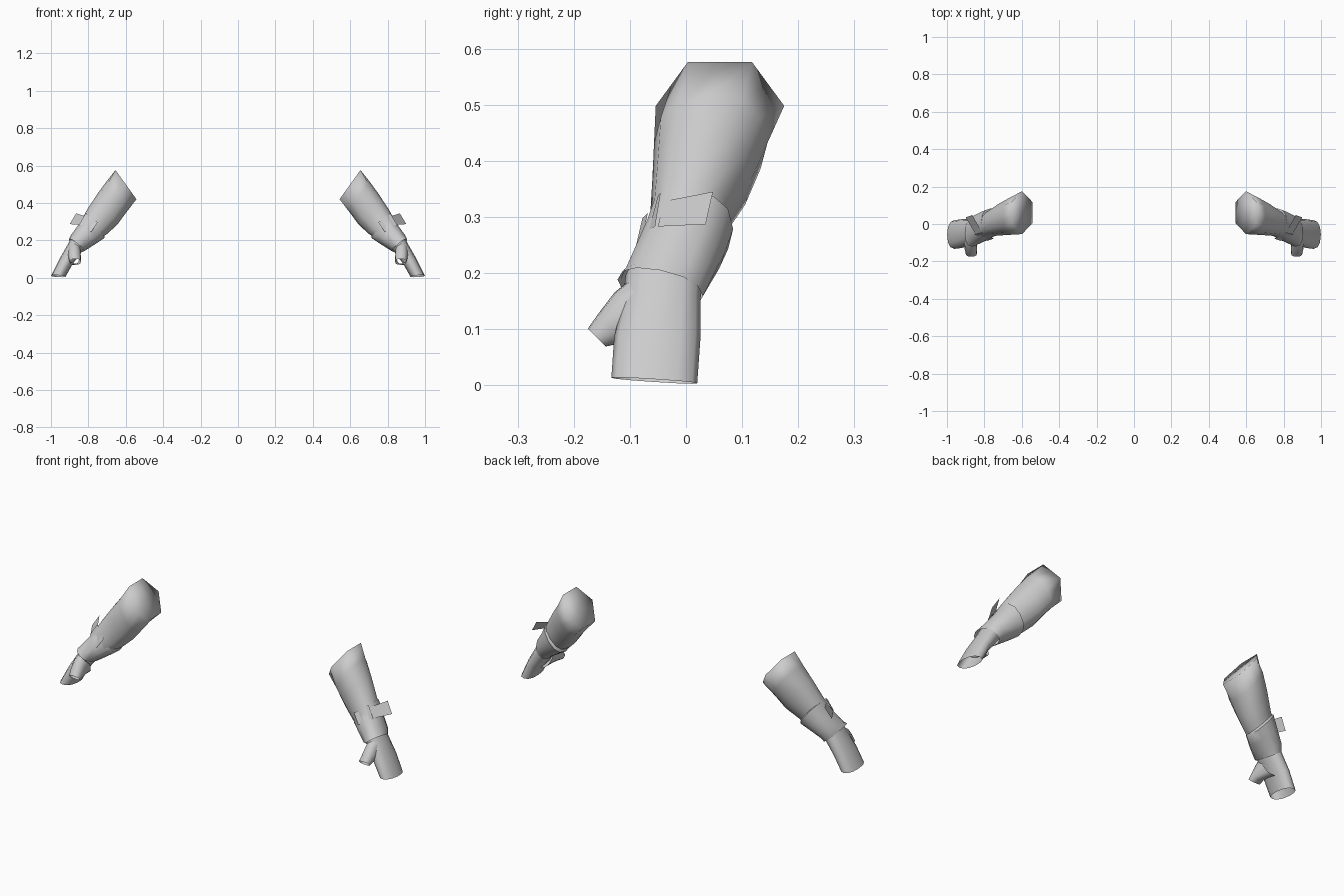
import bpy, math
from mathutils import Vector

if "Cube" in bpy.data.objects:
    bpy.data.objects.remove(bpy.data.objects["Cube"])

grey = bpy.data.materials.new("plain_grey")
grey.diffuse_color = (0.6, 0.6, 0.6, 1)
grey.use_nodes = True
grey.node_tree.nodes["Principled BSDF"].inputs["Base Color"].default_value = grey.diffuse_color
SIDES = 12


def add_mesh(name, verts, faces, angle=50):
    """Make one part and mirror it to the other arm."""
    me = bpy.data.meshes.new(name)
    me.from_pydata(verts, [], faces)
    me.materials.append(grey)
    ob = bpy.data.objects.new(name, me)
    bpy.context.collection.objects.link(ob)
    ob.modifiers.new("mirror", 'MIRROR').use_mirror_merge = False
    bpy.context.view_layer.objects.active = ob
    ob.select_set(True)
    bpy.ops.object.shade_smooth_by_angle(angle=math.radians(angle))
    ob.select_set(False)
    return ob


def ring(centre, u, v, hexed=False):
    """Rounded section; hexed gives six corners with flat sides between."""
    c, u, v = Vector(centre), Vector(u), Vector(v)
    pts = []
    for k in range(SIDES):
        a = 2 * math.pi * k / SIDES
        x, y = math.cos(a), math.sin(a)
        if hexed:
            if k % 2:
                x, y = x * 0.866, y * 0.866
            y /= 0.866
        else:
            x = math.copysign(abs(x) ** 0.88, x)
            y = math.copysign(abs(y) ** 0.88, y)
        pts.append(c + u * x + v * y)
    return pts


def cross(inner, outer, y0, y1, hexed=False, tilt=0.0):
    """Arm section from its inner and outer (x, z) points and y range."""
    (xi, zi), (xo, zo) = inner, outer
    return ring(((xi + xo) / 2, (y0 + y1) / 2, (zi + zo) / 2),
                (0, (y1 - y0) / 2, tilt),
                ((xo - xi) / 2, 0, (zo - zi) / 2), hexed)


def loft(name, rings, cap=False, angle=50):
    verts = [p for r in rings for p in r]
    faces = []
    for i in range(len(rings) - 1):
        for k in range(SIDES):
            a, b = i * SIDES + k, i * SIDES + (k + 1) % SIDES
            faces.append((a, a + SIDES, b + SIDES, b))
    if cap:  # fan closing the first ring
        verts.append(sum(rings[0], Vector()) / SIDES)
        faces += [(len(verts) - 1, k, (k + 1) % SIDES) for k in range(SIDES)]
    return add_mesh(name, verts, faces, angle)


# forearm sleeve, closed at the elbow
loft("sleeve", [
    cross((.543, .42), (.655, .576), -.054, .175, True),
    cross((.598, .348), (.703, .515), -.057, .145),
    cross((.645, .285), (.752, .448), -.060, .116),
    cross((.695, .238), (.808, .362), -.064, .076),
    cross((.75, .20), (.845, .295), -.085, .058),
], cap=True, angle=120)

# wrist cuff over the sleeve end
loft("cuff", [
    cross((.715, .228), (.805, .340), -.062, .070),
    cross((.715, .212), (.817, .345), -.070, .084),
    cross((.755, .185), (.85, .288), -.092, .069),
    cross((.81, .15), (.893, .228), -.116, .045),
    cross((.826, .142), (.905, .205), -.122, .030, False, -.015),
])

# palm, open at the fingers
loft("hand", [
    cross((.815, .165), (.885, .225), -.108, .028),
    cross((.845, .125), (.912, .175), -.112, .026),
    cross((.883, .075), (.955, .10), -.128, .026),
    cross((.922, .006), (.999, .011), -.133, .020, False, -.005),
])

# thumb stub widening into the palm, open at the tip
loft("thumb", [
    ring((.878, -.060, .130), (.034, 0, .014), (-.012, -.034, .062)),
    ring((.876, -.100, .120), (.035, 0, .010), (-.006, -.027, .046)),
    ring((.872, -.135, .102), (.033, 0, .004), (0, -.021, .026)),
    ring((.870, -.159, .085), (.030, 0, 0), (0, -.016, .016)),
], angle=80)

# loose strap flap and two thin buckle strips
add_mesh("strap_flap", [(.865, .048, .345), (.815, -.04, .328),
                        (.85, -.05, .283), (.90, .035, .287)], [(0, 1, 2, 3)])
add_mesh("upper_buckle", [(.80, -.05, .338), (.815, -.045, .344),
                          (.85, -.055, .283), (.835, -.066, .277)], [(0, 1, 2, 3)])
add_mesh("lower_buckle", [(.75, -.078, .297), (.77, -.068, .307),
                          (.805, -.08, .255), (.785, -.09, .245)], [(0, 1, 2, 3)])
